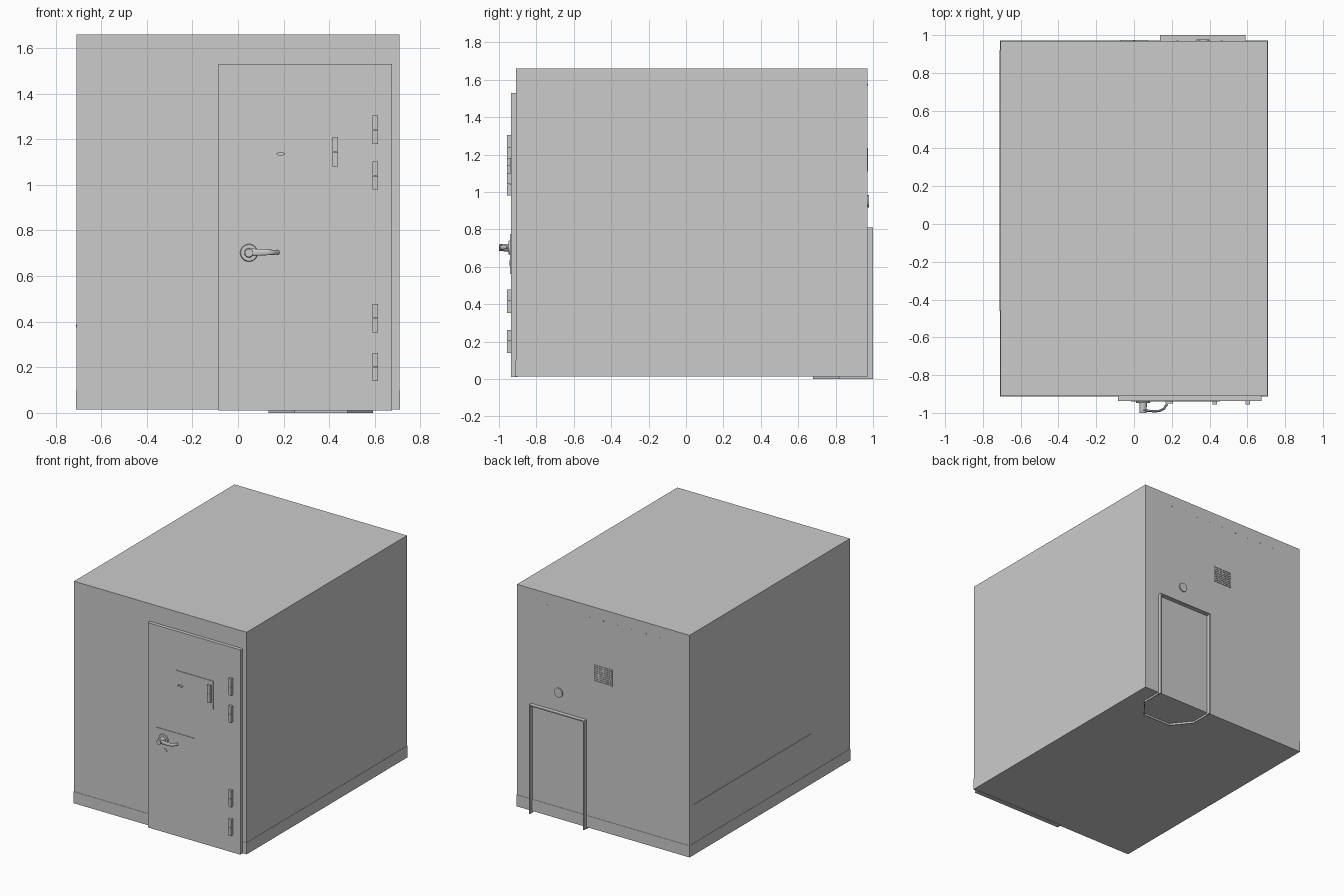
import bpy, bmesh, math
from mathutils import Matrix, Vector

if "Cube" in bpy.data.objects:
    bpy.data.objects.remove(bpy.data.objects["Cube"])


def finish(bm, name, smooth=False):
    me = bpy.data.meshes.new(name)
    bmesh.ops.recalc_face_normals(bm, faces=bm.faces)
    if smooth:
        for f in bm.faces:
            f.smooth = True
        for e in bm.edges:
            if len(e.link_faces) == 2 and e.calc_face_angle() > math.radians(35):
                e.smooth = False
    bm.to_mesh(me)
    bm.free()
    ob = bpy.data.objects.new(name, me)
    bpy.context.collection.objects.link(ob)
    return ob


def add_box(bm, x0, x1, y0, y1, z0, z1):
    c = Vector(((x0 + x1) / 2, (y0 + y1) / 2, (z0 + z1) / 2))
    m = Matrix.Translation(c) @ Matrix.Diagonal((x1 - x0, y1 - y0, z1 - z0, 1))
    bmesh.ops.create_cube(bm, size=1, matrix=m)


def boxes(name, *dims):
    bm = bmesh.new()
    for d in dims:
        add_box(bm, *d)
    return finish(bm, name)


def disc(name, x, z, y0, y1, r0, r1=None, n=24):
    """Cylinder or cone along y, from y0 (radius r0) to y1 (radius r1)."""
    bm = bmesh.new()
    m = Matrix.Translation((x, (y0 + y1) / 2, z)) @ Matrix.Rotation(math.pi / 2, 4, 'X')
    a, b = (r0, r0 if r1 is None else r1)
    if y1 > y0:
        a, b = b, a
    bmesh.ops.create_cone(bm, cap_ends=True, segments=n, radius1=a, radius2=b,
                          depth=abs(y1 - y0), matrix=m)
    return finish(bm, name, True)


# Room shell and its base skirting
W, FRONT, BACK = 0.708, -0.91, 0.97
boxes("room_shell", (-W, W, FRONT, BACK, 0.015, 1.66))
boxes("base_skirting", (-W - .002, W + .002, FRONT - .002, BACK + .002, 0.014, 0.10))

# Door slab with its two raised plates
DOOR = -0.936
boxes("door", (-0.085, 0.675, DOOR, FRONT + .01, 0.011, 1.53))
boxes("hatch_plate", (0.14, 0.455, DOOR - .004, DOOR + .005, 1.03, 1.24))
boxes("lock_plate", (-0.015, 0.30, DOOR - .004, DOOR + .005, 0.56, 0.775))


# Hinges: two knuckles with a hairline gap
def hinge(name, x, z0, z1, w=0.022):
    zm = (z0 + z1) / 2
    boxes(name, (x - w / 2, x + w / 2, DOOR - .02, DOOR + .005, z0, zm - .001),
          (x - w / 2, x + w / 2, DOOR - .02, DOOR + .005, zm + .001, z1))


for i, (z0, z1) in enumerate([(.14, .262), (.353, .477), (.98, 1.102), (1.18, 1.305)]):
    hinge(f"door_hinge_{i + 1}", 0.602, z0, z1)
hinge("hatch_hinge", 0.427, 1.08, 1.21, 0.025)

# Hatch latch and keyhole cover
latch = disc("hatch_latch", 0, 0, DOOR - .015, DOOR, 0.02, n=16)
latch.scale.z = 0.35
latch.location = (0.187, 0, 1.136)
disc("keyhole_cover", 0.06, 0.62, DOOR - .008, DOOR, 0.015, n=16)

# Door handle: rose, spindle and curved tapering lever
HX, HZ = 0.048, 0.702
disc("handle_rose", HX, HZ, DOOR, DOOR - .012, 0.04, 0.036, 32)
disc("handle_spindle", HX, HZ, DOOR, -1.0, 0.021, 0.018)
bm = bmesh.new()
path = [(HX, -.985, .018), (.085, -.99, .015), (.115, -.992, .013),
        (.14, -.988, .012), (.16, -.977, .011), (.168, -.962, .010), (.178, -.955, .009)]
rings = []
for i, (x, y, h) in enumerate(path):
    a, b = path[max(i - 1, 0)], path[min(i + 1, len(path) - 1)]
    n = Vector((a[1] - b[1], b[0] - a[0], 0)).normalized()
    ring = []
    for k in range(12):
        t = k * math.tau / 12
        ring.append(bm.verts.new(Vector((x, y, HZ + .002)) + n * .006 * math.cos(t)
                                 + Vector((0, 0, h * math.sin(t)))))
    rings.append(ring)
for r, s in zip(rings, rings[1:]):
    for k in range(12):
        bm.faces.new((r[k], r[(k + 1) % 12], s[(k + 1) % 12], s[k]))
bm.faces.new(rings[0])
bm.faces.new(rings[-1])
finish(bm, "handle_lever", True)

# Open-backed casing of the fixture that passes through the back wall
L, R, T, E = 0.137, 0.59, 0.81, 0.008
boxes("back_casing_frame",
      (L, L + E, BACK - .01, 1.0, 0, T), (R - E, R, BACK - .01, 1.0, 0, T),
      (L, R, BACK - .01, 1.0, T - E, T))

# Chamfered sheet rim of the same fixture showing under the floor
outline = [(L, .97), (L, .82), (.248, .682), (.48, .682), (R, .82), (R, .97)]
bm = bmesh.new()
lo, hi = ([bm.verts.new((x, y, z)) for x, y in outline] for z in (0, .02))
for i in range(len(outline) - 1):
    bm.faces.new((lo[i], lo[i + 1], hi[i + 1], hi[i]))
rim = finish(bm, "fixture_floor_rim")
mod = rim.modifiers.new("sheet", 'SOLIDIFY')
mod.thickness = 0.005
mod.offset = 0

# Ventilation grille: louvres crossed by uprights
slats = [(-.075, .075, BACK - .01, BACK + .004, 1.11 + i * .0145, 1.118 + i * .0145)
         for i in range(9)]
bars = [(x - .003, x + .003, BACK - .01, BACK + .003, 1.11, 1.234)
        for x in (-.072, -.036, 0, .036, .072)]
boxes("vent_grille", *slats, *bars)

# Round fitting and the row of studs high on the back wall
disc("round_fitting", 0.365, 0.95, BACK - .01, BACK + .008, 0.034)
for i in range(9):
    disc(f"wall_stud_{i + 1}", -.465 + i * .116, 1.575, BACK - .01, BACK + .002, .005, n=8)

# Bunk edge that breaks through the left wall
boxes("bunk_edge", (-W - .003, -W + .02, -.46, .92, .375, .388))
